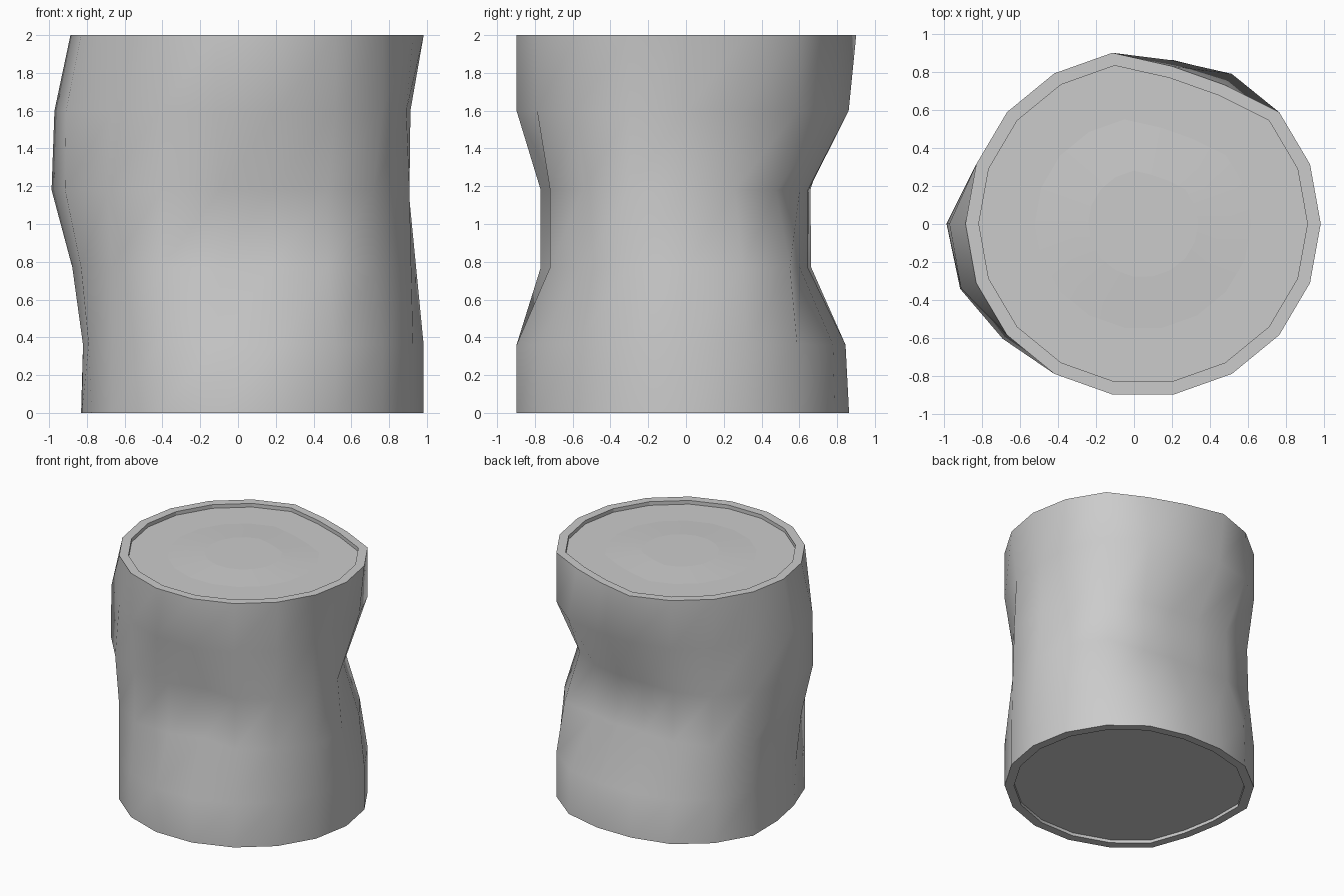
import bpy, bmesh, math

if "Cube" in bpy.data.objects:
    bpy.data.objects.remove(bpy.data.objects["Cube"])

SIDES = 18
CX, CY, RX, RY = 0.048, 0.002, 0.935, 0.913

# Soft dents as (angle, half width, depth); negative depth bulges out
def soft(*dents):
    out = []
    for i in range(SIDES):
        push = 0
        for centre, width, depth in dents:
            off = abs((i * 360 / SIDES - centre + 180) % 360 - 180)
            if off < width:
                push += depth * math.cos(math.pi / 2 * off / width) ** 2
        out.append(push)
    return out


# Each ring: height and inward push per side (the two waist rings are irregular)
RINGS = [
    (0.00, soft((190, 30, 0.08), (90, 40, 0.045))),
    (0.36, soft((185, 35, 0.07), (90, 45, 0.065))),
    (0.77, [.04, .04, .06, .22, .26, .26, .15, .04, 0,
            .01, 0, 0, .03, .13, .2, .08, .06, .01]),
    (1.18, [.08, .16, .175, .22, .26, .255, .155, .05, 0,
            -.1, -.09, -.03, .03, .13, .21, .08, .06, .02]),
    (1.60, soft((190, 26, -0.125), (0, 42, 0.07), (90, 35, 0.05))),
    (2.00, soft((70, 30, 0.095))),
]


def ring_points(pushes):
    """Outline of the can after its dents are pushed in."""
    pts = []
    for i, push in enumerate(pushes):
        a = 2 * math.pi * i / SIDES
        pts.append((CX + (RX - push) * math.cos(a), CY + (RY - push) * math.sin(a)))
    return pts


def loft(name, loops, cap=False, angle=50):
    """Bridge a stack of equal-sized loops into a surface."""
    bm = bmesh.new()
    rows = [[bm.verts.new(p) for p in loop] for loop in loops]
    for lo, hi in zip(rows, rows[1:]):
        for i in range(SIDES):
            j = (i + 1) % SIDES
            bm.faces.new((lo[i], lo[j], hi[j], hi[i]))
    if cap:
        bm.faces.new(rows[-1])
    mesh = bpy.data.meshes.new(name)
    bm.to_mesh(mesh)
    bm.free()
    obj = bpy.data.objects.new(name, mesh)
    bpy.context.collection.objects.link(obj)
    bpy.ops.object.select_all(action='DESELECT')
    obj.select_set(True)
    bpy.context.view_layer.objects.active = obj
    bpy.ops.object.shade_smooth_by_angle(angle=math.radians(angle))
    return obj


def scaled(pts, s, z):
    return [(CX + (x - CX) * s, CY + (y - CY) * s, z) for x, y in pts]


# Crumpled side wall
loft("can_body", [[(x, y, z) for x, y in ring_points(p)] for z, p in RINGS])

# Top: flat rim, short step down, lid with a slightly raised middle
top = ring_points(RINGS[-1][1])
loft("top_lid", [scaled(top, s, z) for s, z in
                 ((1, 2.0), (0.925, 2.0), (0.925, 1.97), (0.61, 1.97), (0.31, 1.985))], True, 2)

# Bottom: flat rim, recessed base (loops run the other way so it faces down)
base = ring_points(RINGS[0][1])[::-1]
loft("bottom_base", [scaled(base, s, z) for s, z in
                     ((1, 0.0), (0.925, 0.0), (0.925, 0.025))], True, 30)
